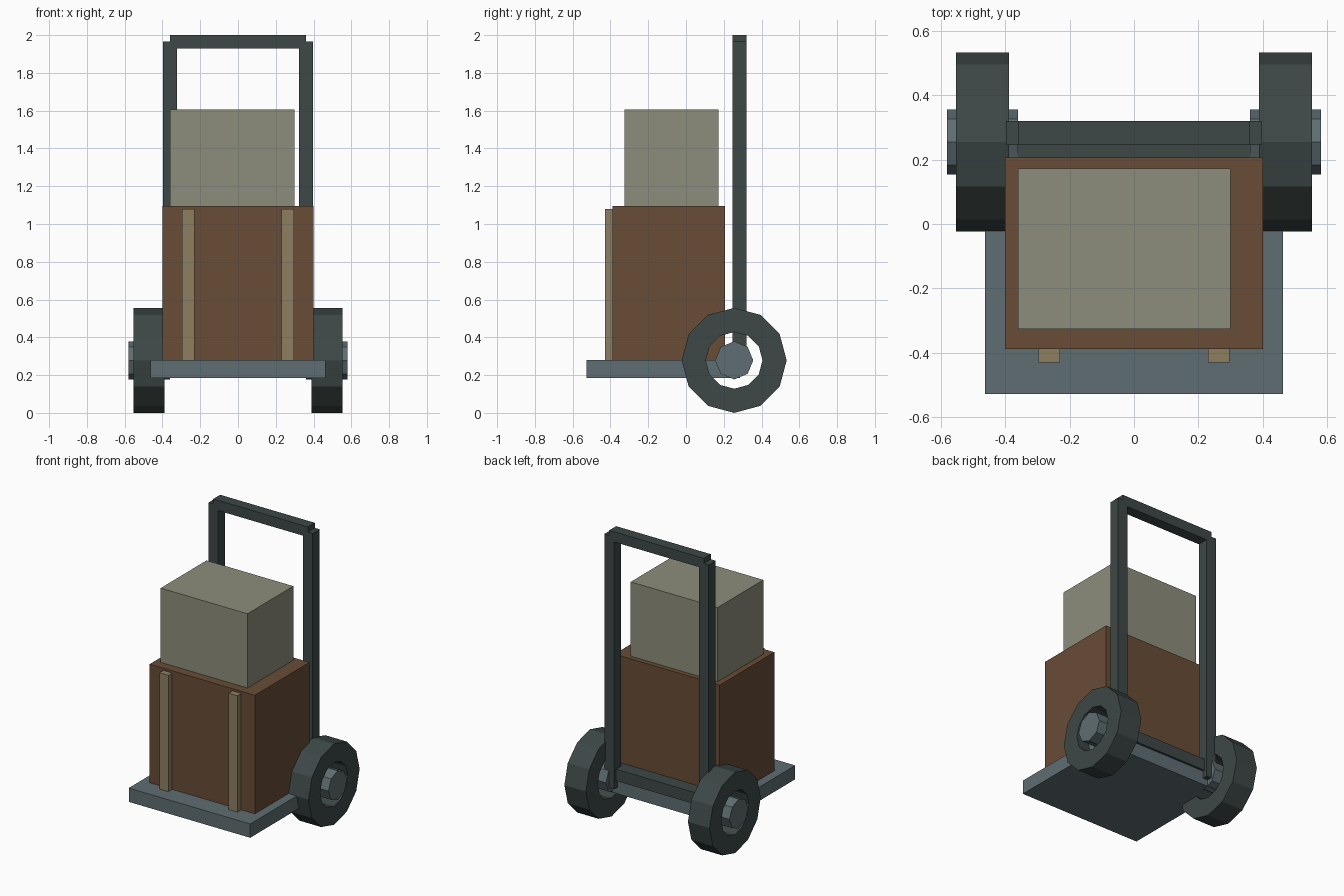
import bpy, bmesh, math

if "Cube" in bpy.data.objects:
    bpy.data.objects.remove(bpy.data.objects["Cube"])


def material(name, rgb):
    """Flat material from 0-255 sRGB values."""
    lin = [(c / 255 / 12.92) if c <= 10 else ((c / 255 + 0.055) / 1.055) ** 2.4 for c in rgb]
    m = bpy.data.materials.new(name)
    m.diffuse_color = (*lin, 1)
    m.use_nodes = True
    m.node_tree.nodes["Principled BSDF"].inputs["Base Color"].default_value = m.diffuse_color
    return m


DARK = material("dark_iron", (61, 72, 71))
STEEL = material("blue_grey_steel", (95, 109, 114))
BROWN = material("brown_wood", (104, 76, 54))
BATTEN = material("tan_wood", (141, 127, 98))
CARD = material("grey_card", (141, 141, 124))


def add_object(name, bm, mat):
    bmesh.ops.recalc_face_normals(bm, faces=bm.faces)
    me = bpy.data.meshes.new(name)
    bm.to_mesh(me)
    bm.free()
    me.materials.append(mat)
    ob = bpy.data.objects.new(name, me)
    bpy.context.collection.objects.link(ob)
    return ob


def box(name, x, y, z, mat):
    """Box from (min, max) ranges."""
    bm = bmesh.new()
    bmesh.ops.create_cube(bm, size=1)
    for v in bm.verts:
        v.co = [r[0] if c < 0 else r[1] for c, r in zip(v.co, (x, y, z))]
    return add_object(name, bm, mat)


def lathe_x(name, profile, sides, centre, mat):
    """Closed ring swept round the x axis; profile is (x, radius) points."""
    bm = bmesh.new()
    rings = []
    for i in range(sides):
        a = 2 * math.pi * i / sides
        rings.append([bm.verts.new((x, centre[0] + r * math.sin(a), centre[1] + r * math.cos(a)))
                      for x, r in profile])
    n = len(profile)
    for i in range(sides):
        p, q = rings[i], rings[(i + 1) % sides]
        for j in range(n):
            k = (j + 1) % n
            bm.faces.new((p[j], p[k], q[k], q[j]))
    return add_object(name, bm, mat)


def cylinder_x(name, x0, x1, radius, sides, centre, mat):
    bm = bmesh.new()
    ends = [[bm.verts.new((x, centre[0] + radius * math.sin(2 * math.pi * i / sides),
                           centre[1] + radius * math.cos(2 * math.pi * i / sides)))
             for i in range(sides)] for x in (x0, x1)]
    for e in ends:
        bm.faces.new(e)
    for i in range(sides):
        k = (i + 1) % sides
        bm.faces.new((ends[0][i], ends[0][k], ends[1][k], ends[1][i]))
    return add_object(name, bm, mat)


AXLE = (0.255, 0.278)  # y, z of the wheel centre

# Load plate and cargo
box("base_plate", (-0.462, 0.462), (-0.527, 0.285), (0.185, 0.28), STEEL)
box("crate", (-0.4, 0.4), (-0.388, 0.206), (0.28, 1.095), BROWN)
box("upper_box", (-0.36, 0.30), (-0.326, 0.172), (1.095, 1.605), CARD)

# Handle frame cross bars
box("handle_bar", (-0.36, 0.36), (0.245, 0.32), (1.93, 2.0), DARK)
box("lower_bar", (-0.36, 0.36), (0.20, 0.30), (0.28, 0.36), DARK)

# Parts repeated on each side
for side, s in (("left", -1), ("right", 1)):
    def span(a, b):
        return tuple(sorted((s * a, s * b)))
    box(side + "_post", span(0.322, 0.397), (0.245, 0.32), (0.23, 1.965), DARK)
    box(side + "_batten", span(0.229, 0.296), (-0.43, -0.386), (0.28, 1.08), BATTEN)
    x0, x1 = span(0.388, 0.552)
    lathe_x(side + "_wheel", [(x0, 0.15), (x1, 0.15), (x1, 0.278), (x0, 0.278)], 12, AXLE, DARK)
    cylinder_x(side + "_hub", *span(0.36, 0.58), 0.101, 8, AXLE, STEEL)
